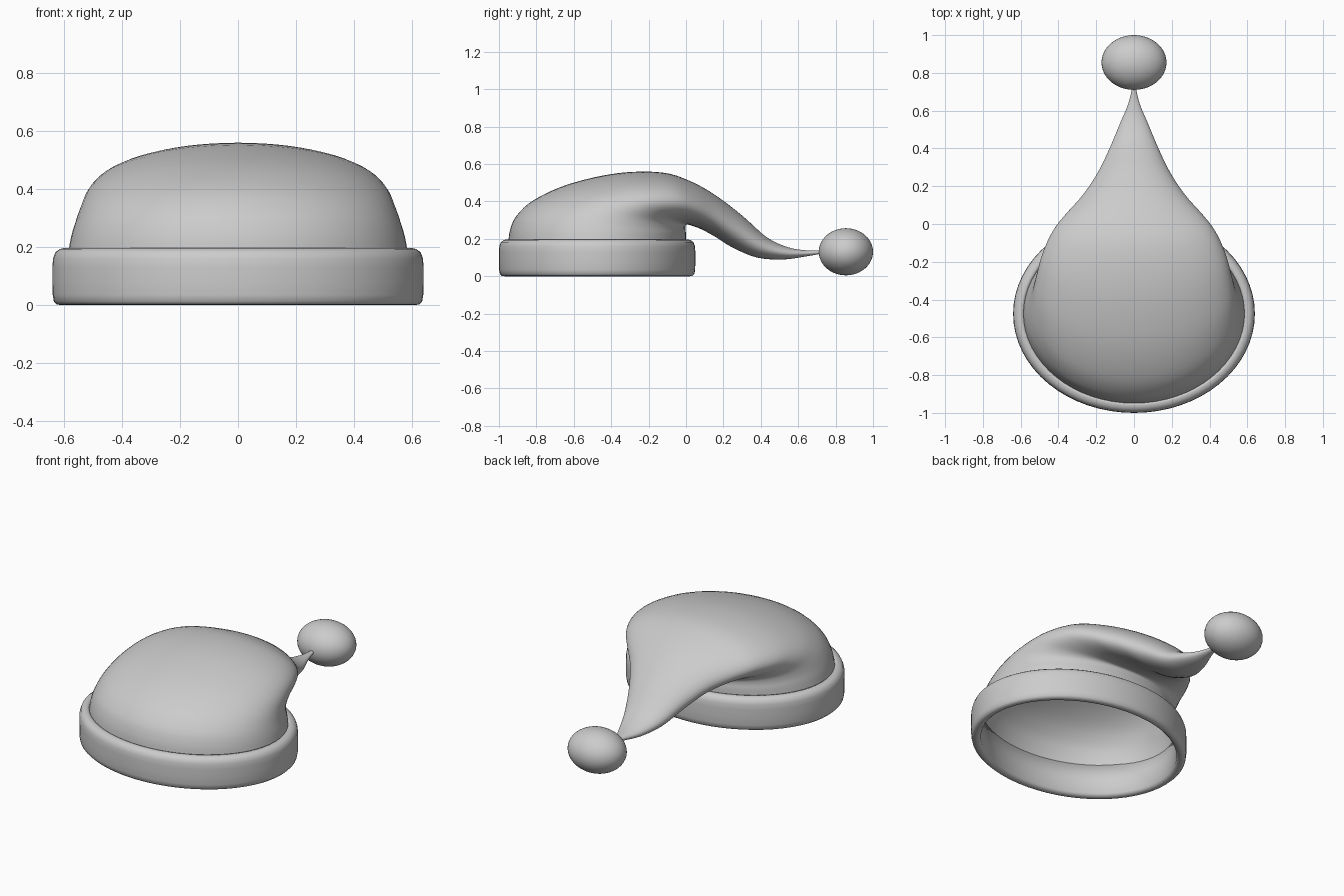
import bpy, bmesh, math
from mathutils import Vector

if "Cube" in bpy.data.objects:
    bpy.data.objects.remove(bpy.data.objects["Cube"])

SEG = 64
CY = -0.475


def loft(name, rings, closed=False, cap_end=False):
    bm = bmesh.new()
    vr = [[bm.verts.new(p) for p in r] for r in rings]
    pairs = list(zip(vr, vr[1:])) + ([(vr[-1], vr[0])] if closed else [])
    for a, b in pairs:
        for i in range(SEG):
            j = (i + 1) % SEG
            bm.faces.new((a[i], a[j], b[j], b[i]))
    if cap_end:
        bm.faces.new(vr[-1])
    bmesh.ops.recalc_face_normals(bm, faces=bm.faces)
    me = bpy.data.meshes.new(name)
    bm.to_mesh(me)
    bm.free()
    ob = bpy.data.objects.new(name, me)
    bpy.context.collection.objects.link(ob)
    for p in me.polygons:
        p.use_smooth = True
    return ob


def catmull(pts, steps):
    out = []
    for i in range(len(pts) - 1):
        p0, p1, p2, p3 = (pts[max(0, min(len(pts) - 1, i + k))] for k in (-1, 0, 1, 2))
        for s in range(steps):
            t = s / steps
            out.append([0.5 * (2 * b + (c - a) * t + (2 * a - 5 * b + 4 * c - d) * t * t
                               + (3 * b - a - 3 * c + d) * t ** 3)
                        for a, b, c, d in zip(p0, p1, p2, p3)])
    return out + [list(pts[-1])]


ANG = [2 * math.pi * i / SEG for i in range(SEG)]

# Brim: rounded section swept round an ellipse (offset from inner wall, height)
section = [(0, 0.015), (0.012, 0.003), (0.025, 0), (0.04, 0.002), (0.05, 0.012), (0.054, 0.035),
           (0.055, 0.08), (0.055, 0.13), (0.053, 0.16), (0.045, 0.182), (0.03, 0.193),
           (0.015, 0.197), (0, 0.195), (0, 0.1)]
loft("brim", [[((0.585 + o) * math.cos(a), CY + (0.47 + o) * math.sin(a), z) for a in ANG]
              for o, z in section], closed=True)

# Floppy cone: rings fanning over the back fold
# (outer edge y, z, inner edge y, z, half width)
keys = [
    (-0.95, 0.185, 0.0, 0.185, 0.585),
    (-0.94, 0.25, 0.0, 0.225, 0.575),
    (-0.905, 0.325, -0.003, 0.25, 0.56),
    (-0.81, 0.41, -0.003, 0.268, 0.542),
    (-0.62, 0.495, 0.004, 0.276, 0.52),
    (-0.36, 0.552, 0.02, 0.274, 0.485),
    (-0.13, 0.555, 0.045, 0.266, 0.43),
    (0.02, 0.51, 0.085, 0.25, 0.36),
    (0.155, 0.435, 0.155, 0.212, 0.27),
    (0.30, 0.325, 0.25, 0.153, 0.19),
    (0.43, 0.21, 0.38, 0.1, 0.127),
    (0.54, 0.157, 0.52, 0.09, 0.075),
    (0.64, 0.139, 0.635, 0.105, 0.03),
    (0.73, 0.138, 0.73, 0.122, 0.008),
]
rings = []
for fy, fz, by, bz, w in catmull(keys, 4):
    f, b = Vector((0, fy, fz)), Vector((0, by, bz))
    c, h = (f + b) / 2, (f - b) / 2
    rings.append([c + Vector((w * math.cos(a), 0, 0)) + h * math.sin(a) for a in ANG])
loft("floppy_cone", rings, cap_end=True)

# Pompom at the tip
bpy.ops.mesh.primitive_uv_sphere_add(segments=48, ring_count=24, radius=1, location=(0, 0.855, 0.131))
pom = bpy.context.object
pom.name = "pompom"
pom.scale = (0.172, 0.145, 0.126)
bpy.ops.object.shade_smooth()
